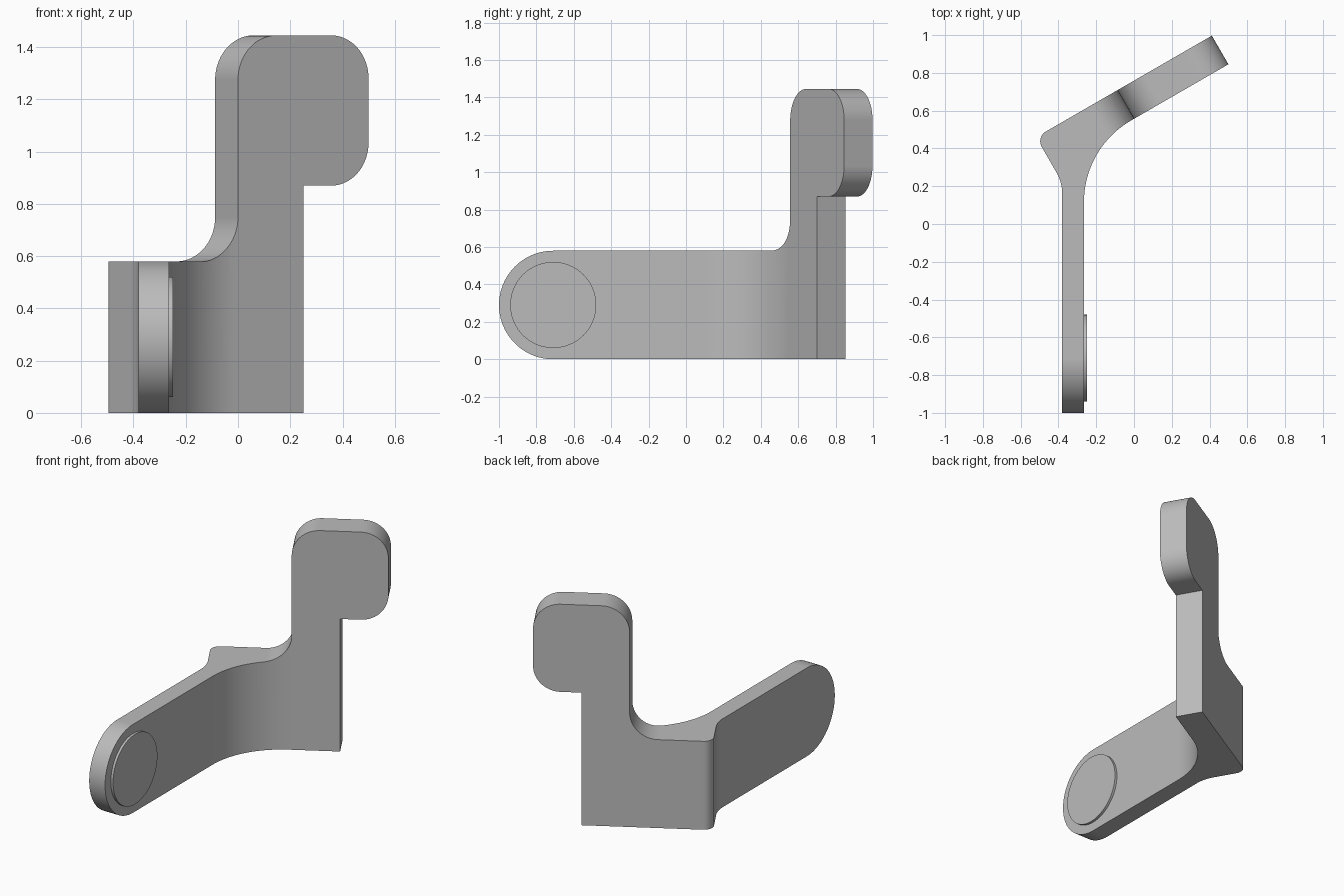
import bpy, bmesh, math
from mathutils import Vector

if "Cube" in bpy.data.objects:
    bpy.data.objects.remove(bpy.data.objects["Cube"], do_unlink=True)

grey = bpy.data.materials.new("plain grey")
grey.use_nodes = True
grey.diffuse_color = (0.5, 0.5, 0.5, 1)
grey.node_tree.nodes["Principled BSDF"].inputs["Base Color"].default_value = (0.5, 0.5, 0.5, 1)

X, Y, Z = Vector((1, 0, 0)), Vector((0, 1, 0)), Vector((0, 0, 1))
C, S = math.cos(math.pi / 6), math.sin(math.pi / 6)
ALONG = Vector((C, S, 0))            # direction of the slanted plate
ORIGIN = Vector((0, 0.557, 0))       # front foot of the plate's post
ARM_HEIGHT, THICK = 0.58, 0.175


def rounded(corners, steps=24):
    """Outline with a true arc at every corner given as (a, b, radius)."""
    out = []
    for i, corner in enumerate(corners):
        p = Vector(corner[:2])
        r = corner[2] if len(corner) > 2 else 0
        if not r:
            out.append(p)
            continue
        d0 = (Vector(corners[i - 1][:2]) - p).normalized()
        d1 = (Vector(corners[(i + 1) % len(corners)][:2]) - p).normalized()
        half = d0.angle(d1) / 2
        centre = p + (d0 + d1).normalized() * (r / math.sin(half))
        start = p + d0 * (r / math.tan(half)) - centre
        end = p + d1 * (r / math.tan(half)) - centre
        sweep = math.atan2(start.x * end.y - start.y * end.x, start.dot(end))
        for k in range(steps + 1):
            t = sweep * k / steps
            out.append(centre + Vector((start.x * math.cos(t) - start.y * math.sin(t),
                                        start.x * math.sin(t) + start.y * math.cos(t))))
    return out


def prism(name, outline, a, b, origin, low, high):
    """Extrude an outline drawn on axes a and b along their normal."""
    n = a.cross(b)
    bm = bmesh.new()
    rings = [[bm.verts.new(origin + a * p[0] + b * p[1] + n * d) for p in outline]
             for d in (low, high)]
    bm.faces.new(rings[0][::-1])
    bm.faces.new(rings[1])
    count = len(outline)
    for i in range(count):
        j = (i + 1) % count
        bm.faces.new((rings[0][i], rings[0][j], rings[1][j], rings[1][i]))
    bmesh.ops.recalc_face_normals(bm, faces=bm.faces)
    mesh = bpy.data.meshes.new(name)
    bm.to_mesh(mesh)
    bm.free()
    mesh.materials.append(grey)
    obj = bpy.data.objects.new(name, mesh)
    bpy.context.collection.objects.link(obj)
    return obj


def select(obj):
    bpy.ops.object.select_all(action="DESELECT")
    obj.select_set(True)
    bpy.context.view_layer.objects.active = obj


def keep_inside(obj, cutter):
    cutter.hide_render = True
    select(obj)
    mod = obj.modifiers.new("trim", "BOOLEAN")
    mod.operation, mod.solver, mod.object = "INTERSECT", "EXACT", cutter
    bpy.ops.object.modifier_apply(modifier=mod.name)
    bpy.data.objects.remove(cutter, do_unlink=True)


def plate(u, w):
    p = ORIGIN + ALONG * u + Vector((-S, C, 0)) * w
    return (p.x, p.y)


# Bracket footprint: straight arm blending into the slanted plate
inner, outer = -0.265, -0.38
footprint = rounded([
    (inner, -1.1), (inner, ORIGIN.y + inner * S / C, 0.5),
    plate(0.75, 0), plate(0.75, THICK),
    (*plate(-0.4976, THICK), 0.06), (outer, 0.22, 0.23), (outer, -1.1)])
bracket = prism("bracket", footprint, X, Y, Vector(), 0, 1.6)

# Plate silhouette: low wall, post and rounded head
silhouette = rounded([
    (-2, -0.2), (0.289, -0.2), (0.289, 0.87), (0.577, 0.87, 0.165),
    (0.577, 1.445, 0.165), (0, 1.445, 0.17), (0, ARM_HEIGHT, 0.17), (-2, ARM_HEIGHT)])
keep_inside(bracket, prism("plate_cutter", silhouette, ALONG, Z, ORIGIN, -3, 3))

# Half-round arm end
r = ARM_HEIGHT / 2
end_y = r - 1
arm_side = [(end_y - r * math.sin(math.pi * k / 48), r - r * math.cos(math.pi * k / 48))
            for k in range(49)]
arm_side += [(end_y, 1.8), (1.5, 1.8), (1.5, -0.2), (end_y, -0.2)]
keep_inside(bracket, prism("arm_cutter", arm_side, Y, Z, Vector(), -2, 2))

# Raised round pad on the arm
circle = [(end_y + 0.23 * math.cos(math.tau * k / 64), r + 0.23 * math.sin(math.tau * k / 64))
          for k in range(64)]
pad = prism("round_pad", circle, Y, Z, Vector(), inner - 0.01, inner + 0.016)

for obj in (bracket, pad):
    select(obj)
    bpy.ops.object.shade_smooth_by_angle(angle=math.radians(30))
    weighted = obj.modifiers.new("clean shading", "WEIGHTED_NORMAL")
    weighted.keep_sharp = True
